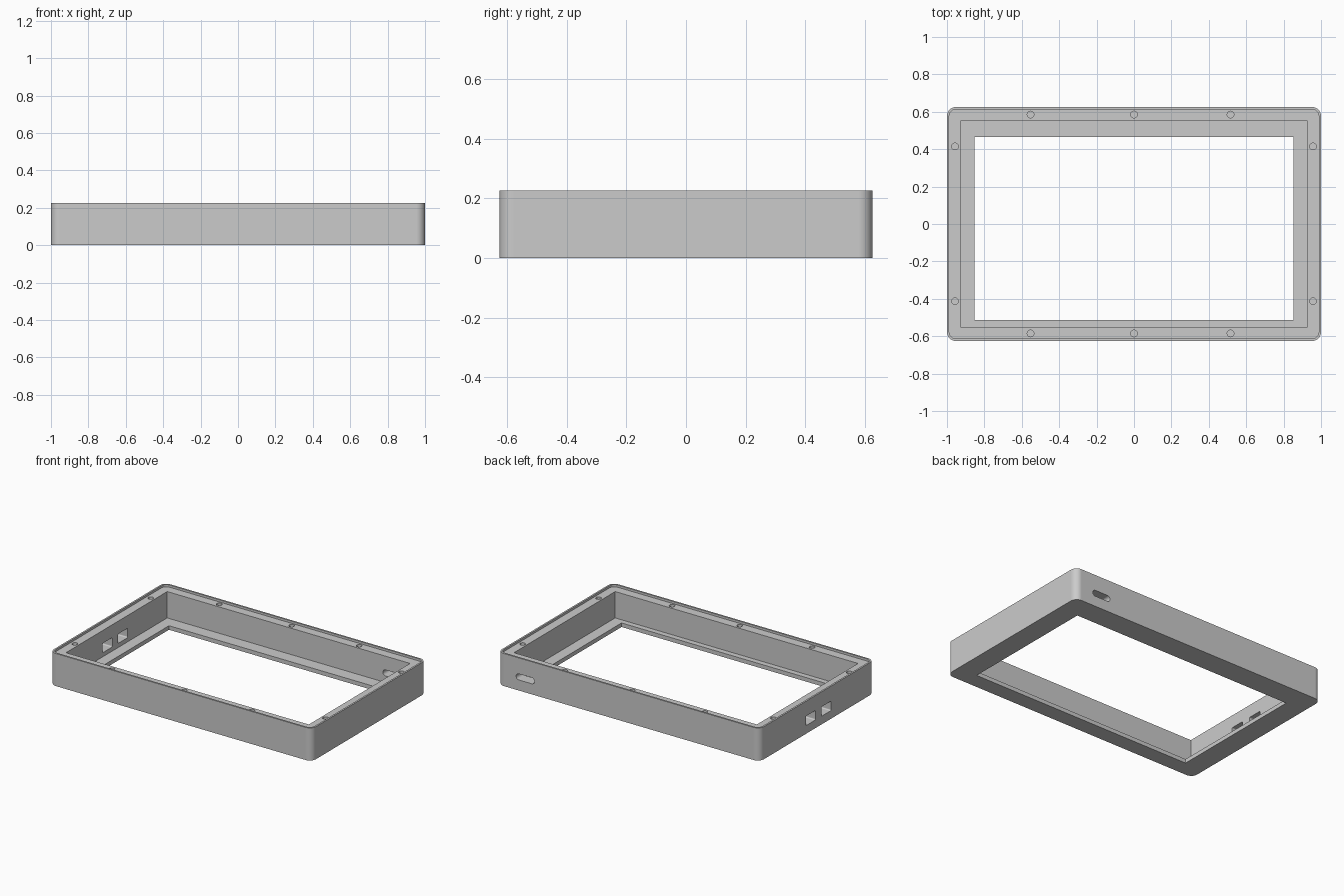
import bpy, bmesh, math

if "Cube" in bpy.data.objects:
    bpy.data.objects.remove(bpy.data.objects["Cube"])

W, D, H = 2.0, 1.25, 0.225      # outer size
RIM, STEP = 0.012, 0.015        # thin raised rim: width and height
FLOOR = 0.028

gray = bpy.data.materials.new("plain gray")
gray.diffuse_color = (0.6, 0.6, 0.6, 1)
gray.use_nodes = True
gray.node_tree.nodes["Principled BSDF"].inputs["Base Color"].default_value = gray.diffuse_color


def rounded(cu, cv, w, h, r, seg=8):
    """Outline of a rounded rectangle centred on (cu, cv)."""
    pts = []
    for i, (su, sv) in enumerate([(1, 1), (-1, 1), (-1, -1), (1, -1)]):
        for k in range(seg + 1):
            a = math.pi / 2 * (i + k / seg)
            pts.append((cu + su * (w / 2 - r) + r * math.cos(a),
                        cv + sv * (h / 2 - r) + r * math.sin(a)))
    return pts


def rect(u0, u1, v0, v1):
    return [(u0, v0), (u1, v0), (u1, v1), (u0, v1)]


def circle(cu, cv, r, n=24):
    return [(cu + r * math.cos(2 * math.pi * k / n),
             cv + r * math.sin(2 * math.pi * k / n)) for k in range(n)]


def prism(name, outline, lo, hi, axis="z"):
    """Extrude an outline along the given axis from lo to hi."""
    place = {"z": lambda u, v, w: (u, v, w),
             "x": lambda u, v, w: (w, u, v),
             "y": lambda u, v, w: (u, w, v)}[axis]
    bm = bmesh.new()
    rings = [[bm.verts.new(place(u, v, w)) for u, v in outline] for w in (lo, hi)]
    n = len(outline)
    for ring in rings:
        bm.faces.new(ring)
    for i in range(n):
        j = (i + 1) % n
        bm.faces.new((rings[0][i], rings[0][j], rings[1][j], rings[1][i]))
    bmesh.ops.remove_doubles(bm, verts=bm.verts, dist=1e-5)
    bmesh.ops.recalc_face_normals(bm, faces=bm.faces)
    mesh = bpy.data.meshes.new(name)
    bm.to_mesh(mesh)
    bm.free()
    mesh.materials.append(gray)
    ob = bpy.data.objects.new(name, mesh)
    bpy.context.collection.objects.link(ob)
    return ob


def cut(target, cutter):
    """Subtract the cutter, then remove it."""
    mod = target.modifiers.new("cut", "BOOLEAN")
    mod.operation, mod.solver, mod.object = "DIFFERENCE", "EXACT", cutter
    bpy.context.view_layer.objects.active = target
    bpy.ops.object.modifier_apply(modifier=mod.name)
    bpy.data.objects.remove(cutter)


# Outer block with rounded vertical corners
frame = prism("enclosure_frame", rounded(0, 0, W, D, 0.047), 0, H)

# Shallow seat inside the rim, deep cavity, and window through the floor
cut(frame, prism("lid_seat", rounded(0, 0, W - 2 * RIM, D - 2 * RIM, 0.036), H - STEP, H + 0.1))
cut(frame, prism("cavity", rect(-0.927, 0.927, -0.552, 0.552), FLOOR, H + 0.1))
cut(frame, prism("window", rect(-0.852, 0.852, -0.514, 0.464), -0.1, H))

# Blind screw holes around the ledge
holes = [(x, s * 0.585) for x in (-0.553, 0, 0.516) for s in (-1, 1)]
holes += [(s * 0.957, y) for y in (-0.413, 0.415) for s in (-1, 1)]
for x, y in holes:
    cut(frame, prism("screw_hole", circle(x, y, 0.018), 0.1, H + 0.1))

# Two square ports in the left wall
for y in (0.069, -0.1):
    cut(frame, prism("square_port", rounded(y, 0.089, 0.105, 0.065, 0.008, 4), -1.1, -0.9, "x"))

# Rounded slot in the back wall
cut(frame, prism("slot_port", rounded(0.79, 0.094, 0.14, 0.042, 0.0209), 0.5, 0.7, "y"))

# Smooth curves, crisp edges
bpy.ops.object.select_all(action="DESELECT")
frame.select_set(True)
bpy.context.view_layer.objects.active = frame
bpy.ops.object.shade_smooth_by_angle(angle=math.radians(30))
normals = frame.modifiers.new("flat_sides", "WEIGHTED_NORMAL")
normals.keep_sharp = True
